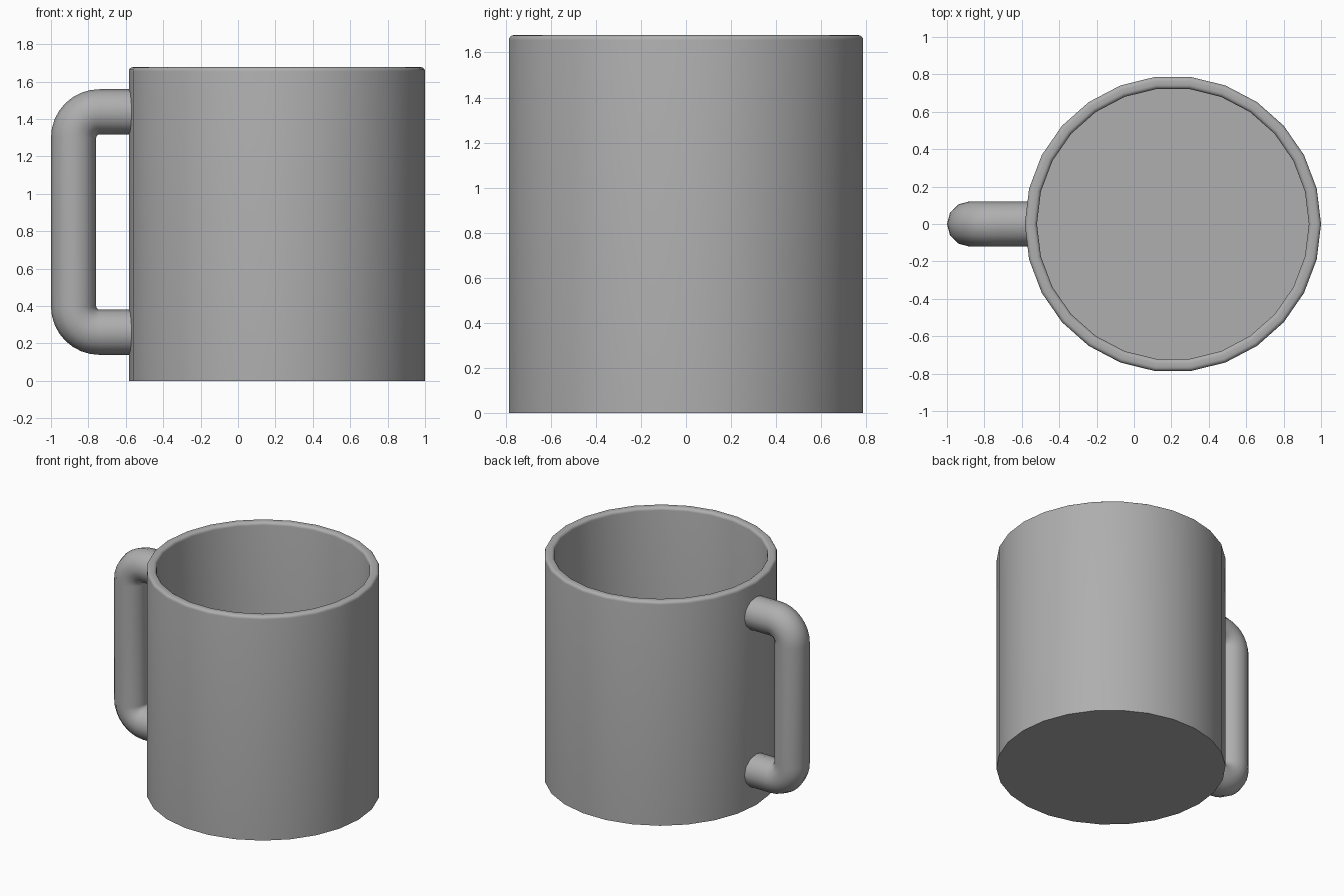
import bpy, bmesh, math
from mathutils import Vector

if "Cube" in bpy.data.objects:
    bpy.data.objects.remove(bpy.data.objects["Cube"])

CX, SIDES = 0.208, 26

# Dark grey for the whole mug
GREY = bpy.data.materials.new("dark_grey")
GREY.diffuse_color = (0.425, 0.425, 0.425, 1)
GREY.use_nodes = True
GREY.node_tree.nodes["Principled BSDF"].inputs["Base Color"].default_value = GREY.diffuse_color


def make_object(name, bm):
    bmesh.ops.recalc_face_normals(bm, faces=bm.faces)
    mesh = bpy.data.meshes.new(name)
    bm.to_mesh(mesh)
    bm.free()
    mesh.materials.append(GREY)
    ob = bpy.data.objects.new(name, mesh)
    bpy.context.collection.objects.link(ob)
    bpy.ops.object.select_all(action='DESELECT')
    ob.select_set(True)
    bpy.context.view_layer.objects.active = ob
    bpy.ops.object.shade_smooth_by_angle(angle=math.radians(35))
    return ob


def skin_rings(name, rings):
    """Join closed rings of points with quads and cap both ends."""
    bm = bmesh.new()
    loops = [[bm.verts.new(p) for p in ring] for ring in rings]
    n = len(loops[0])
    for a, b in zip(loops, loops[1:]):
        for i in range(n):
            j = (i + 1) % n
            bm.faces.new((a[i], a[j], b[j], b[i]))
    bm.faces.new(loops[0])
    bm.faces.new(loops[-1])
    return make_object(name, bm)


def arc(cx, cz, r, start, end, steps):
    angles = [math.radians(start + (end - start) * i / steps) for i in range(steps + 1)]
    return [(cx + r * math.cos(a), cz + r * math.sin(a)) for a in angles]


# Cup: outer wall, rounded rim, inner wall and floor as one profile
R_OUT, R_IN, TOP, FLOOR, B = 0.792, 0.727, 1.677, 0.065, 0.022
profile = ([(R_OUT, 0)]
           + arc(R_OUT - B, TOP - B, B, 0, 90, 4)
           + arc(R_IN + B, TOP - B, B, 90, 180, 4)
           + [(R_IN, FLOOR)])
turns = [2 * math.pi * i / SIDES for i in range(SIDES)]
skin_rings("cup", [[(CX + r * math.cos(t), r * math.sin(t), z) for t in turns]
                   for r, z in profile])

# Handle: round tube along a path with two rounded corners
TUBE, BEND, BX = 0.121, 0.138, -0.741
Z_TOP, Z_LOW, X_END = 1.438, 0.26, -0.55
path = ([(X_END, Z_TOP, 90)]
        + [(x, z, 90 + 90 * i / 8) for i, (x, z)
           in enumerate(arc(BX, Z_TOP - BEND, BEND, 90, 180, 8))]
        + [(x, z, 180 + 90 * i / 8) for i, (x, z)
           in enumerate(arc(BX, Z_LOW + BEND, BEND, 180, 270, 8))]
        + [(X_END, Z_LOW, 270)])
rings = []
for x, z, deg in path:
    out = Vector((math.cos(math.radians(deg)), 0, math.sin(math.radians(deg))))
    side = Vector((0, 1, 0))
    rings.append([Vector((x, 0, z)) + TUBE * (out * math.cos(k * math.pi / 6)
                                              + side * math.sin(k * math.pi / 6))
                  for k in range(12)])
skin_rings("handle", rings)
